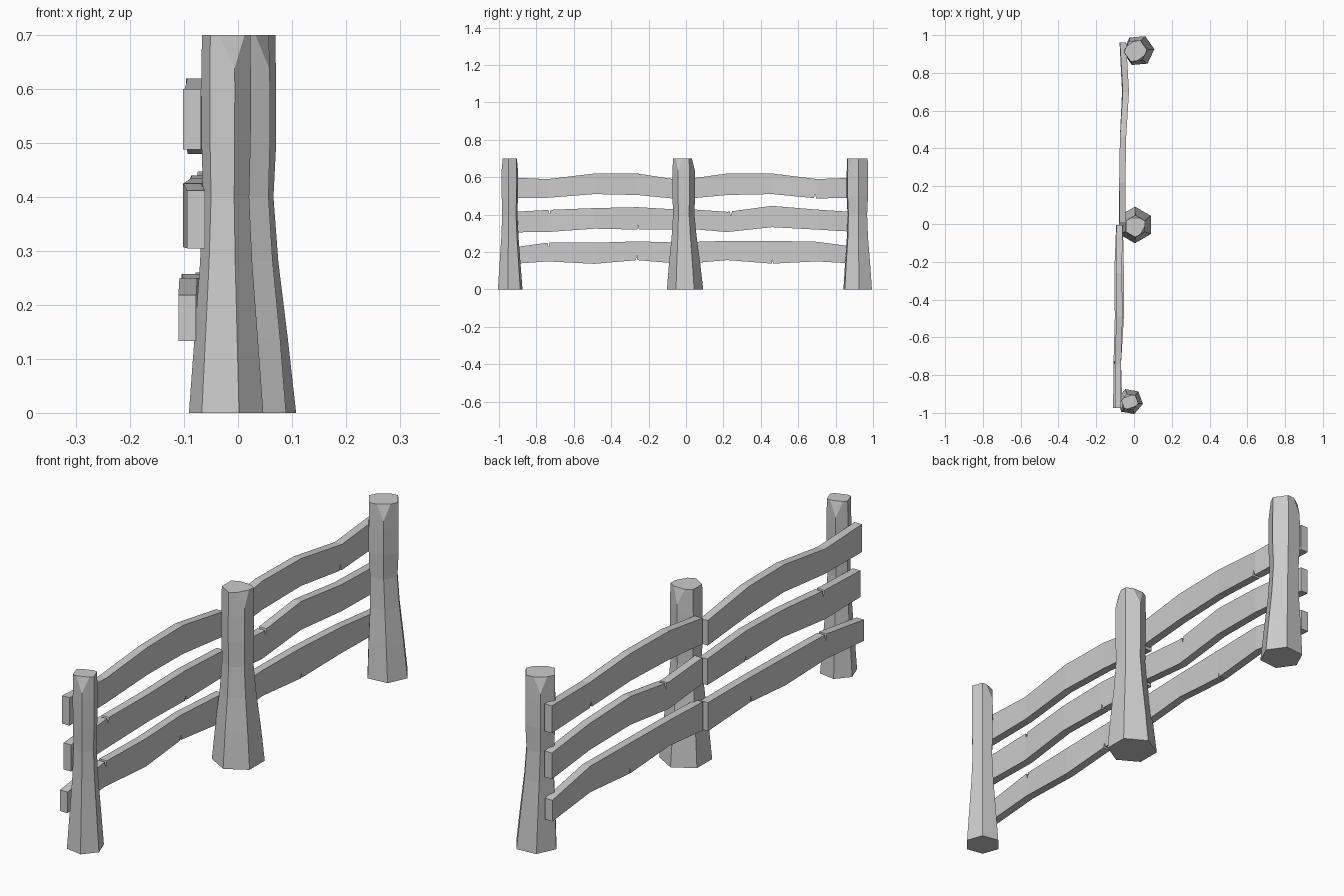
import bpy, bmesh
from math import cos, sin, radians
from mathutils import Vector

cube = bpy.data.objects.get("Cube")
if cube:
    bpy.data.objects.remove(cube, do_unlink=True)

grey = bpy.data.materials.new("weathered_grey")
grey.use_nodes = True
grey.diffuse_color = (0.6, 0.6, 0.6, 1)
grey.node_tree.nodes["Principled BSDF"].inputs["Base Color"].default_value = (0.6, 0.6, 0.6, 1)


def finish(bm, name):
    bmesh.ops.recalc_face_normals(bm, faces=bm.faces[:])
    mesh = bpy.data.meshes.new(name)
    bm.to_mesh(mesh)
    bm.free()
    mesh.materials.append(grey)
    obj = bpy.data.objects.new(name, mesh)
    bpy.context.collection.objects.link(obj)
    return obj


def loft(bm, rings):
    """Join closed rings of points with quads and cap both ends."""
    rows = [[bm.verts.new(p) for p in ring] for ring in rings]
    n = len(rows[0])
    for a, b in zip(rows, rows[1:]):
        for i in range(n):
            j = (i + 1) % n
            bm.faces.new((a[i], a[j], b[j], b[i]))
    bm.faces.new(rows[0])
    bm.faces.new(rows[-1])


def chip(bm, corner, out, depth):
    """Slice a sliver off the top edge of a post."""
    normal = Vector((out[0], out[1], 0.25)).normalized()
    point = corner - normal * depth
    cut = bmesh.ops.bisect_plane(bm, geom=bm.verts[:] + bm.edges[:] + bm.faces[:],
                                 plane_co=point, plane_no=normal, clear_outer=True)
    edges = [e for e in cut["geom_cut"] if isinstance(e, bmesh.types.BMEdge)]
    bmesh.ops.holes_fill(bm, edges=edges)


# Hexagonal posts: flared foot, narrow waist, chipped top
LEVELS = [0, 0.14, 0.28, 0.4, 0.5, 0.6, 0.7]


def post(name, x, y, radius, turn, top_shift, scales, chips):
    rings = []
    for z, s in zip(LEVELS, scales):
        t = min(z / 0.4, 1)
        cx, cy = x + top_shift[0] * t, y + top_shift[1] * t
        rings.append([(cx + radius * s * cos(radians(turn + 60 * i)),
                       cy + radius * s * sin(radians(turn + 60 * i)), z) for i in range(6)])
    bm = bmesh.new()
    loft(bm, rings)
    for i in chips:
        a = radians(turn + 60 * i)
        chip(bm, Vector(rings[-1][i]), (cos(a), sin(a)), 0.014)
    return finish(bm, name)


post("front_post", -0.022, -0.94, 0.07, -10, (0, -0.002),
     [1, 0.85, 0.7, 0.62, 0.66, 0.67, 0.65], (5, 2))
post("middle_post", 0.005, -0.005, 0.097, 30, (0.002, -0.007),
     [1, 0.86, 0.69, 0.59, 0.62, 0.62, 0.6], (5, 1))
post("back_post", 0.024, 0.918, 0.084, 5, (-0.016, -0.002),
     [1, 0.88, 0.74, 0.69, 0.75, 0.75, 0.73], (5, 2))


# Rails: bent boards with small V nicks in their edges
THICK = 0.033


def rail(name, ys, lows, highs, xs, nicks=()):
    def at(y):
        for k in range(len(ys) - 1):
            if y <= ys[k + 1]:
                break
        t = (y - ys[k]) / (ys[k + 1] - ys[k])
        return [v[k] + (v[k + 1] - v[k]) * t for v in (lows, highs, xs)]

    stations = [(y, *at(y)) for y in ys]
    for y, side in nicks:
        for dy in (-0.006, 0, 0.006):
            lo, hi, x = at(y + dy)
            if dy == 0 and side == "low":
                lo += 0.025
            elif dy == 0:
                hi -= 0.025
            stations.append((y + dy, lo, hi, x))
    stations.sort()
    h = THICK / 2
    bm = bmesh.new()
    loft(bm, [[(x - h, y, lo), (x + h, y, lo), (x + h, y, hi), (x - h, y, hi)]
              for y, lo, hi, x in stations])
    return finish(bm, name)


FRONT = [-0.975, -0.74, -0.49, -0.26, -0.005]
BACK = [0.005, 0.22, 0.46, 0.70, 0.96]

rail("front_top_rail", FRONT, [0.488, 0.49, 0.51, 0.505, 0.48],
     [0.6, 0.59, 0.62, 0.62, 0.58], [-0.085, -0.085, -0.077, -0.08, -0.077])
rail("front_middle_rail", FRONT, [0.305, 0.307, 0.325, 0.32, 0.32],
     [0.412, 0.425, 0.435, 0.44, 0.425], [-0.078, -0.085, -0.07, -0.07, -0.075],
     [(-0.73, "high"), (-0.258, "low")])
rail("front_bottom_rail", FRONT, [0.133, 0.15, 0.137, 0.157, 0.135],
     [0.218, 0.25, 0.25, 0.257, 0.25], [-0.094, -0.092, -0.085, -0.088, -0.078],
     [(-0.735, "high"), (-0.263, "low")])
rail("back_top_rail", BACK, [0.485, 0.505, 0.51, 0.487, 0.49],
     [0.59, 0.62, 0.62, 0.59, 0.6], [-0.06, -0.062, -0.058, -0.043, -0.058],
     [(0.69, "low")])
rail("back_middle_rail", BACK, [0.325, 0.307, 0.333, 0.32, 0.305],
     [0.43, 0.415, 0.447, 0.427, 0.41], [-0.06, -0.062, -0.058, -0.045, -0.058],
     [(0.24, "high")])
rail("back_bottom_rail", BACK, [0.138, 0.157, 0.138, 0.15, 0.135],
     [0.253, 0.26, 0.26, 0.255, 0.22], [-0.062, -0.062, -0.058, -0.047, -0.06],
     [(0.46, "low")])
